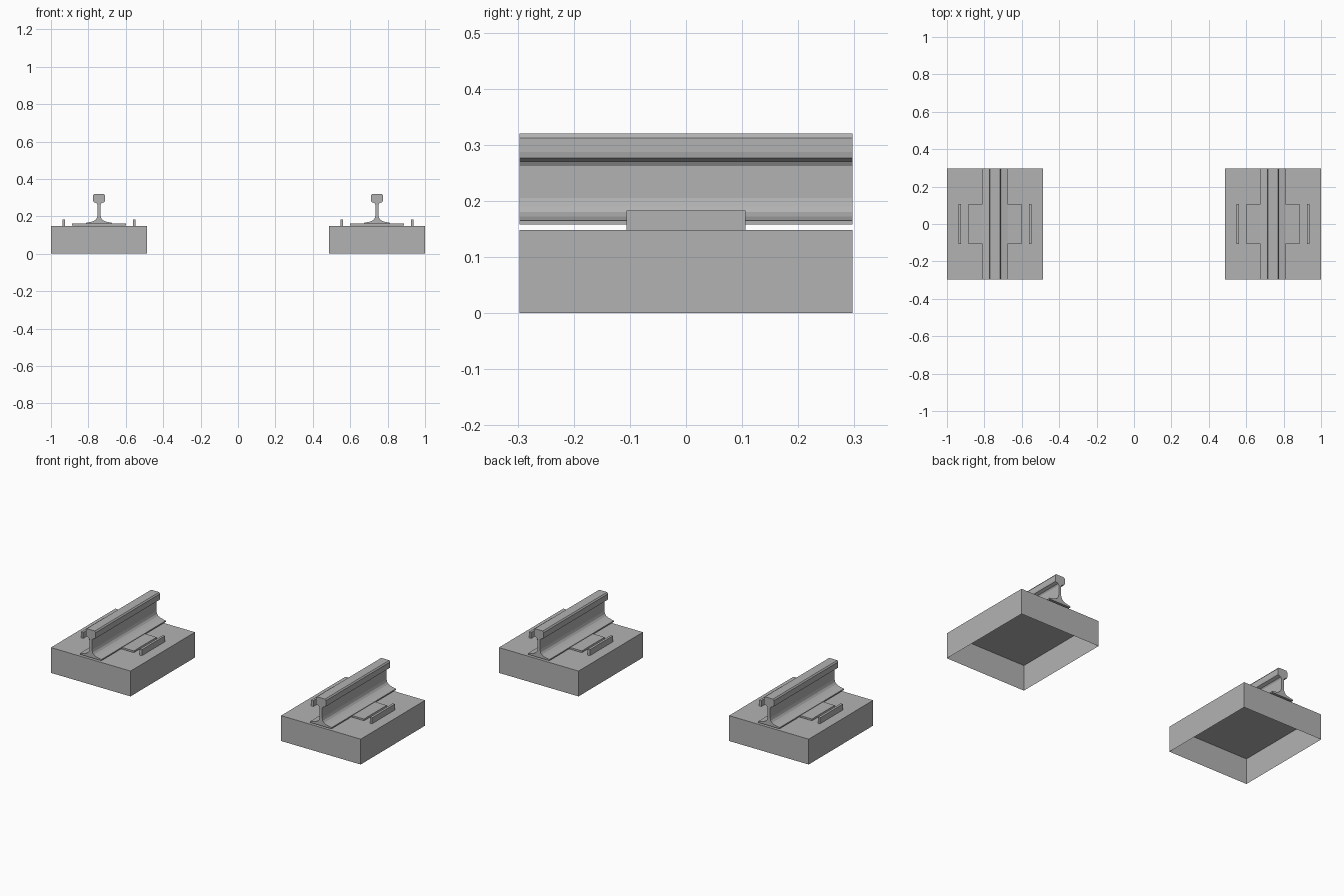
import bpy
import bmesh

cube = bpy.data.objects.get("Cube")
if cube:
    bpy.data.objects.remove(cube, do_unlink=True)

GREY = (0.45, 0.45, 0.45, 1.0)
steel = bpy.data.materials.new("plain_grey")
steel.use_nodes = True
steel.diffuse_color = GREY
steel.node_tree.nodes["Principled BSDF"].inputs["Base Color"].default_value = GREY

CENTRE = 0.743   # sideways distance of each rail from the middle


def finish(bm, name):
    bmesh.ops.recalc_face_normals(bm, faces=bm.faces)
    mesh = bpy.data.meshes.new(name)
    bm.to_mesh(mesh)
    bm.free()
    mesh.materials.append(steel)
    obj = bpy.data.objects.new(name, mesh)
    bpy.context.collection.objects.link(obj)
    return obj


def prism(name, profile, centre_x, half_length):
    """Extrude an x-z outline along y."""
    bm = bmesh.new()
    verts = [bm.verts.new((centre_x + x, -half_length, z)) for x, z in profile]
    face = bm.faces.new(verts)
    grown = bmesh.ops.extrude_face_region(bm, geom=[face])["geom"]
    moved = [v for v in grown if isinstance(v, bmesh.types.BMVert)]
    bmesh.ops.translate(bm, verts=moved, vec=(0, 2 * half_length, 0))
    return finish(bm, name)


def box(name, centre_x, half_width, half_length, low, high):
    outline = [(-half_width, low), (half_width, low),
               (half_width, high), (-half_width, high)]
    return prism(name, outline, centre_x, half_length)


# Half of the rail section, from the foot up to the head
half_rail = [(0.069, 0.158), (0.069, 0.165), (0.036, 0.172), (0.02, 0.18),
             (0.012, 0.19), (0.008, 0.205), (0.008, 0.262), (0.013, 0.27),
             (0.03, 0.277), (0.032, 0.287), (0.032, 0.312), (0.026, 0.32)]
rail_outline = half_rail + [(-x, z) for x, z in reversed(half_rail)]

for side, label in ((1, "left"), (-1, "right")):
    x = side * CENTRE

    # Sleeper block, hollow and open underneath
    block = box(f"{label}_sleeper_block", x, 0.257, 0.297, 0.0, 0.148)
    bm = bmesh.new()
    bm.from_mesh(block.data)
    floor = [f for f in bm.faces if f.normal.z < -0.9]
    bmesh.ops.delete(bm, geom=floor, context="FACES_ONLY")
    bm.to_mesh(block.data)
    bm.free()

    # Rail and the plate carrying it
    prism(f"{label}_rail", rail_outline, x, 0.297)
    box(f"{label}_base_plate", x, 0.144, 0.105, 0.152, 0.162)

    # Upright retaining strips beside the plate
    for offset, place in ((0.189, "outer"), (-0.189, "inner")):
        box(f"{label}_{place}_strip", x + side * offset, 0.007, 0.106, 0.148, 0.183)
